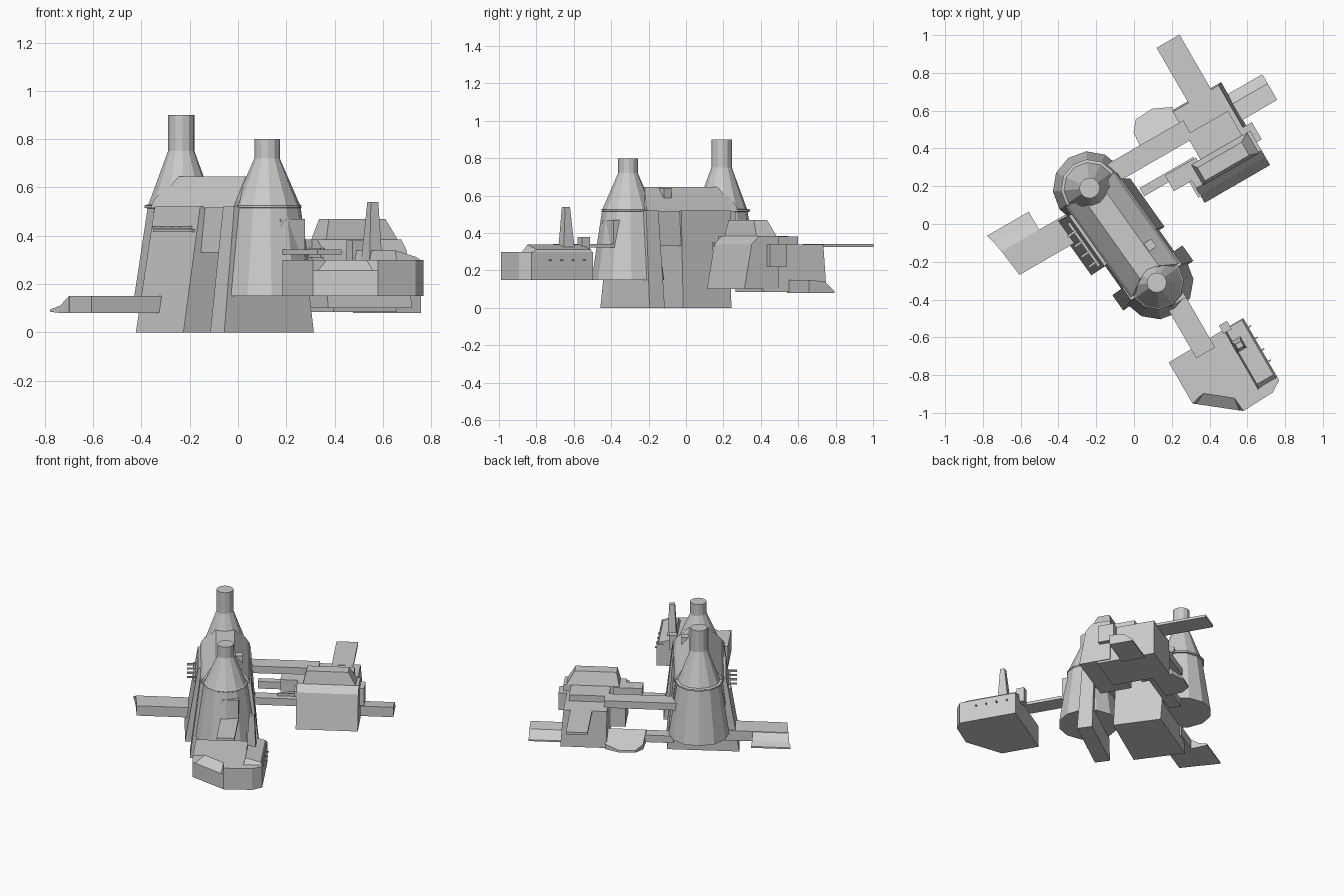
import bpy, math
from mathutils import Matrix, Vector
import bmesh

# Local frames: long axis of the main hall, and the outbuildings turned 30 degrees
HALL = Matrix.Translation((-0.0575, -0.06, 0)) @ Matrix.Rotation(math.atan2(-0.5, 0.355), 4, 'Z')
WING = Matrix.Rotation(math.radians(30), 4, 'Z')


def loft(name, frame, *rings):
    """Closed solid through rings of 3D points, capped at both ends."""
    bm = bmesh.new()
    vs = [[bm.verts.new(frame @ Vector(p)) for p in r] for r in rings]
    n = len(rings[0])
    for a, b in zip(vs, vs[1:]):
        for i in range(n):
            j = (i + 1) % n
            bm.faces.new((a[i], a[j], b[j], b[i]))
    bm.faces.new(vs[0][::-1])
    bm.faces.new(vs[-1])
    bmesh.ops.recalc_face_normals(bm, faces=bm.faces)
    me = bpy.data.meshes.new(name)
    bm.to_mesh(me)
    bm.free()
    ob = bpy.data.objects.new(name, me)
    bpy.context.collection.objects.link(ob)
    return ob


def at(poly, z):
    return [(x, y, z) for x, y in poly]


def rect(x0, x1, y0, y1, z):
    return [(x0, y0, z), (x1, y0, z), (x1, y1, z), (x0, y1, z)]


def box(name, frame, x0, x1, y0, y1, z0, z1):
    return loft(name, frame, rect(x0, x1, y0, y1, z0), rect(x0, x1, y0, y1, z1))


def along_x(name, frame, prof, x0, x1):
    """Extrude a (y, z) profile along local x."""
    return loft(name, frame, [(x0, y, z) for y, z in prof], [(x1, y, z) for y, z in prof])


def tower(name, s, prof):
    loft(name, HALL, *[[(s + r * math.cos(math.tau * i / 12), r * math.sin(math.tau * i / 12), z)
                        for i in range(12)] for r, z in prof])


# Two conical chimney towers
tower("rear_tower", -0.307, [(0.195, 0.15), (0.14, 0.513), (0.152, 0.515), (0.152, 0.525),
                             (0.136, 0.53), (0.055, 0.75), (0.055, 0.9)])
tower("front_tower", 0.307, [(0.195, 0.15), (0.14, 0.515), (0.143, 0.517), (0.143, 0.525),
                             (0.136, 0.53), (0.053, 0.72), (0.053, 0.8)])

# Raised hall with hipped roof between the towers
along_x("hall", HALL, [(-0.172, 0.33), (-0.15, 0.515), (0.15, 0.515), (0.172, 0.33)], -0.29, 0.29)
loft("hall_roof", HALL, rect(-0.3, 0.29, -0.16, 0.16, 0.515), rect(-0.3, 0.29, -0.145, 0.145, 0.545),
     rect(-0.27, 0.24, -0.06, 0.06, 0.645))
box("roof_hatch", HALL, 0.1, 0.15, 0.06, 0.11, 0.57, 0.64)

# Sloping base block and cross-wall leg that carry the hall
loft("base_block", HALL, [(-0.265, -0.26, 0), (0.075, -0.26, 0), (0.09, 0.205, 0), (-0.225, 0.205, 0)],
     rect(-0.25, 0.075, -0.175, 0.165, 0.52))
loft("cross_leg", HALL, rect(0.225, 0.325, -0.23, 0.225, 0), rect(0.225, 0.305, -0.165, 0.165, 0.52))

# Row of small rods on the hall flank, under a ledge
box("flank_ledge", HALL, -0.22, 0.06, -0.205, -0.16, 0.415, 0.425)
for i in range(4):
    s = -0.17 + i * 0.065
    box(f"flank_rod_{i}", HALL, s, s + 0.012, -0.245, -0.18, 0.43, 0.44)

# West walkway with tipped ramp
loft("west_walkway", WING, at([(-0.66, 0.07), (-0.27, 0.07), (-0.27, 0.225), (-0.68, 0.225)], 0.08),
     at([(-0.66, 0.07), (-0.27, 0.07), (-0.27, 0.225), (-0.68, 0.225)], 0.15))
loft("west_ramp", WING, [(-0.68, 0.22, 0.08), (-0.45, 0.22, 0.08), (-0.45, 0.22, 0.15), (-0.68, 0.22, 0.15)],
     [(-0.69, 0.28, 0.08), (-0.45, 0.28, 0.08), (-0.45, 0.28, 0.11), (-0.69, 0.28, 0.11)],
     [(-0.705, 0.335, 0.085), (-0.45, 0.335, 0.085), (-0.45, 0.335, 0.095), (-0.705, 0.335, 0.095)])

# North-east bridges
box("upper_bridge", WING, -0.05, 0.5, 0.235, 0.345, 0.335, 0.385)
box("second_bridge", WING, 0.12, 0.45, 0.1, 0.15, 0.29, 0.34)
box("bridge_cabin", WING, 0.27, 0.46, 0.045, 0.14, 0.3, 0.385)
box("low_bridge", WING, 0.05, 0.46, 0.26, 0.34, 0.1, 0.15)

# North-east building
loft("east_building", WING, rect(0.475, 0.775, 0.03, 0.42, 0.085), rect(0.475, 0.755, 0.03, 0.412, 0.34))
box("east_roof_slab", WING, 0.475, 0.73, 0.1, 0.27, 0.34, 0.383)
box("east_side_box", WING, 0.74, 0.81, 0.05, 0.155, 0.22, 0.34)
along_x("east_hangar", WING, [(-0.09, 0.1), (-0.045, 0.34), (0.0, 0.385), (0.12, 0.385), (0.12, 0.1)], 0.38, 0.78)
loft("hangar_roof", WING, rect(0.42, 0.76, -0.005, 0.12, 0.385), rect(0.44, 0.71, 0.01, 0.09, 0.47))
box("hangar_post", WING, 0.365, 0.385, -0.05, 0.06, 0.31, 0.35)

# North jetty, east ramp and curved low pad
box("north_jetty", WING, 0.57, 0.71, 0.39, 0.748, 0.325, 0.342)
along_x("east_jetty", WING, [(0.19, 0.08), (0.19, 0.15), (0.29, 0.14), (0.347, 0.09), (0.347, 0.08)], 0.75, 0.985)
pad = [(0.23, 0.3), (0.48, 0.3), (0.485, 0.435), (0.39, 0.48), (0.285, 0.475), (0.24, 0.42)]
loft("low_pad", WING, at(pad, 0.085),
     [(x, y, z) for (x, y), z in zip(pad, (0.17, 0.17, 0.12, 0.1, 0.1, 0.12))])

# South bridge with tower doorway
box("south_bridge", WING, -0.07, 0.045, -0.78, -0.37, 0.322, 0.342)
box("south_doorway", WING, -0.07, 0.045, -0.475, -0.33, 0.34, 0.47)

# South building: flat top with a bevel over the front wall, raised sloping strip along its east side
outline = [(-0.207, -0.727), (-0.207, -0.978), (-0.19, -0.991), (-0.01, -1.134), (0.007, -1.147),
           (0.19, -1.14), (0.252, -1.1), (0.252, -0.72)]
top = list(outline)
top[2], top[3] = (-0.13, -0.96), (0.0, -1.065)
loft("south_building", WING, at(outline, 0.15), at(outline, 0.255), at(top, 0.3))
loft("south_roof_strip", WING, rect(0.13, 0.25, -1.09, -0.725, 0.295),
     [(0.14, -1.06, 0.338), (0.24, -1.06, 0.312), (0.24, -0.725, 0.312), (0.14, -0.725, 0.338)])
loft("roof_fin", WING, rect(0.13, 0.19, -0.865, -0.795, 0.3), rect(0.145, 0.18, -0.85, -0.82, 0.54))
box("roof_vent", WING, 0.12, 0.17, -0.74, -0.69, 0.28, 0.38)
for i in range(4):
    y = -0.99 + i * 0.07
    box(f"south_rod_{i}", WING, 0.23, 0.268, y, y + 0.008, 0.25, 0.258)
